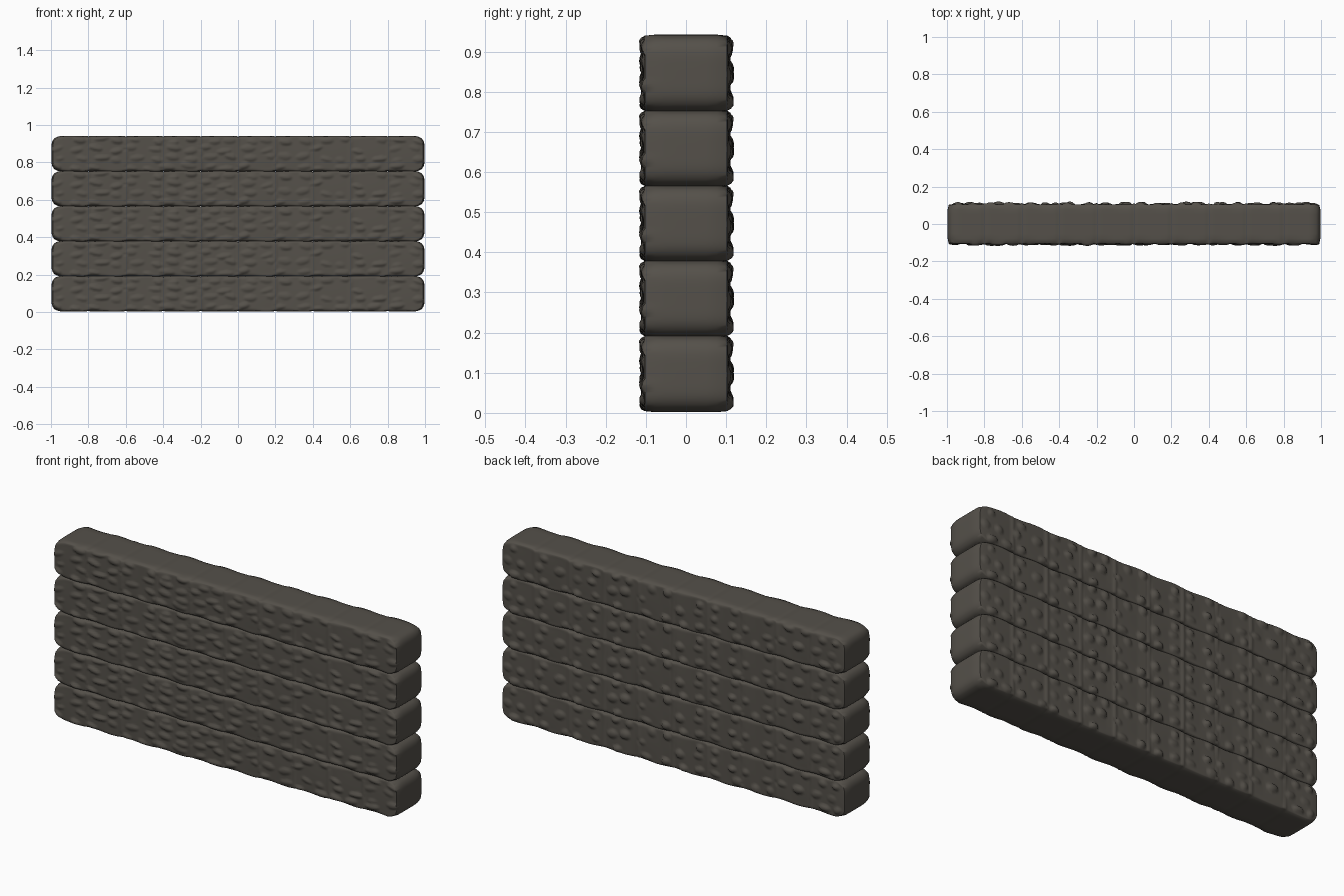
import bpy, bmesh, math, random
from mathutils import Vector

if "Cube" in bpy.data.objects:
    bpy.data.objects.remove(bpy.data.objects["Cube"])

random.seed(7)
HX, HY, HZ = 0.998, 0.105, 0.096     # half size of one course
PITCH, COURSES, BLOCK = 0.187, 5, 0.2
NX, NY, NZ = 240, 8, 26


def make_pebbles(cols, rows, rx, rz, h):
    """Scatter raised stones over a course face, jittered around a grid."""
    out = []
    for b in range(10):
        for c in range(cols):
            for r in range(rows):
                if random.random() < 0.1:
                    continue
                x = -1 + BLOCK * (b + (c + 0.5 + 0.25 * (r % 2) - 0.12) / cols)
                z = HZ * (2 * (r + 0.5) / rows - 1)
                out.append((x + random.uniform(-.02, .02), z + random.uniform(-.012, .012),
                            rx * random.uniform(.75, 1.2), rz * random.uniform(.8, 1.2),
                            h * random.uniform(.55, 1), random.uniform(-.3, .3)))
    return out


front_pebbles = make_pebbles(2, 4, 0.036, 0.016, 0.012)
back_pebbles = make_pebbles(2, 3, 0.027, 0.020, 0.014)


def relief(x, z, pebbles):
    """Height of the stone face: domed pebbles, block joints, soft swell."""
    best = 0
    for px, pz, rx, rz, h, a in pebbles:
        dx, dz = x - px, z - pz
        if abs(dx) > 0.05:
            continue
        u = (dx + a * dz) / rx
        v = (dz - a * dx) / rz
        d = u * u + v * v
        if d < 1:
            best = max(best, h * math.sqrt(1 - d))
    joint = abs((x / BLOCK) - round(x / BLOCK)) * BLOCK
    groove = 0.005 * max(0, 1 - joint / 0.012) if abs(x) < 0.95 else 0
    return best - groove + 0.002 * math.sin(17 * x + 2) * math.cos(20 * z)


def warp(p):
    """Turn a point on the plain box into a point on the rough course."""
    x, y, z = p
    # rounded long edges with a wandering radius
    r = 0.014 + 0.006 * math.sin(31 * x + (2 if y > 0 else 0) + (1 if z > 0 else 0))
    iy = max(-HY + r, min(HY - r, y))
    iz = max(-HZ + r, min(HZ - r, z))
    d = Vector((y - iy, z - iz))
    ny, nz = y, z
    if d.length > r:
        d = d.normalized() * r
        ny, nz = iy + d.x, iz + d.y
    # pebbled front and back
    if abs(y) > HY - 1e-5:
        edge = min(1, (HZ - abs(z)) / 0.012 + 0.15)
        k = relief(x, z, front_pebbles if y < 0 else back_pebbles)
        ny += math.copysign(k * edge, y)
    # bulging, tapered ends
    t = max(0, (abs(x) - 0.92) / (HX - 0.92))
    nx = x - math.copysign(t * (0.018 * abs(z / HZ) ** 5 + 0.008 * abs(y / HY) ** 6), x)
    nz *= 1 - 0.13 * t ** 3
    ny *= 1 - 0.03 * t ** 3
    # faint joints across the top and bottom
    if abs(z) > HZ - 1e-5 and abs(x) < 0.95:
        j = abs((x / BLOCK) - round(x / BLOCK)) * BLOCK
        nz -= math.copysign(0.003 * max(0, 1 - j / 0.02), z)
    return Vector((nx, ny, nz + HZ + 0.002))


def add_patch(bm, origin, du, dv, nu, nv):
    rows = [[bm.verts.new(origin + du * (i / nu) + dv * (j / nv)) for j in range(nv + 1)]
            for i in range(nu + 1)]
    for i in range(nu):
        for j in range(nv):
            bm.faces.new((rows[i][j], rows[i + 1][j], rows[i + 1][j + 1], rows[i][j + 1]))


# One stone course, built as a gridded box and warped
bm = bmesh.new()
X, Y, Z = Vector((2 * HX, 0, 0)), Vector((0, 2 * HY, 0)), Vector((0, 0, 2 * HZ))
o = Vector((-HX, -HY, -HZ))
for s in (Vector(), Y):
    add_patch(bm, o + s, X, Z, NX, NZ)
for s in (Vector(), Z):
    add_patch(bm, o + s, X, Y, NX, NY)
for s in (Vector(), X):
    add_patch(bm, o + s, Y, Z, NY, NZ)
bmesh.ops.remove_doubles(bm, verts=bm.verts, dist=1e-5)
for v in bm.verts:
    v.co = warp(v.co)
bmesh.ops.recalc_face_normals(bm, faces=bm.faces)
mesh = bpy.data.meshes.new("stone_courses")
bm.to_mesh(mesh)
bm.free()
wall = bpy.data.objects.new("stone_courses", mesh)
bpy.context.collection.objects.link(wall)

# Stack identical courses into the wall
stack = wall.modifiers.new("stack", 'ARRAY')
stack.count = COURSES
stack.use_relative_offset = False
stack.use_constant_offset = True
stack.constant_offset_displace = (0, 0, PITCH)

stone = bpy.data.materials.new("dark_stone")
stone.diffuse_color = (0.09, 0.081, 0.068, 1)
stone.use_nodes = True
stone.node_tree.nodes["Principled BSDF"].inputs["Base Color"].default_value = stone.diffuse_color
mesh.materials.append(stone)
bpy.context.view_layer.objects.active = wall
wall.select_set(True)
bpy.ops.object.shade_smooth_by_angle(angle=math.radians(60))
